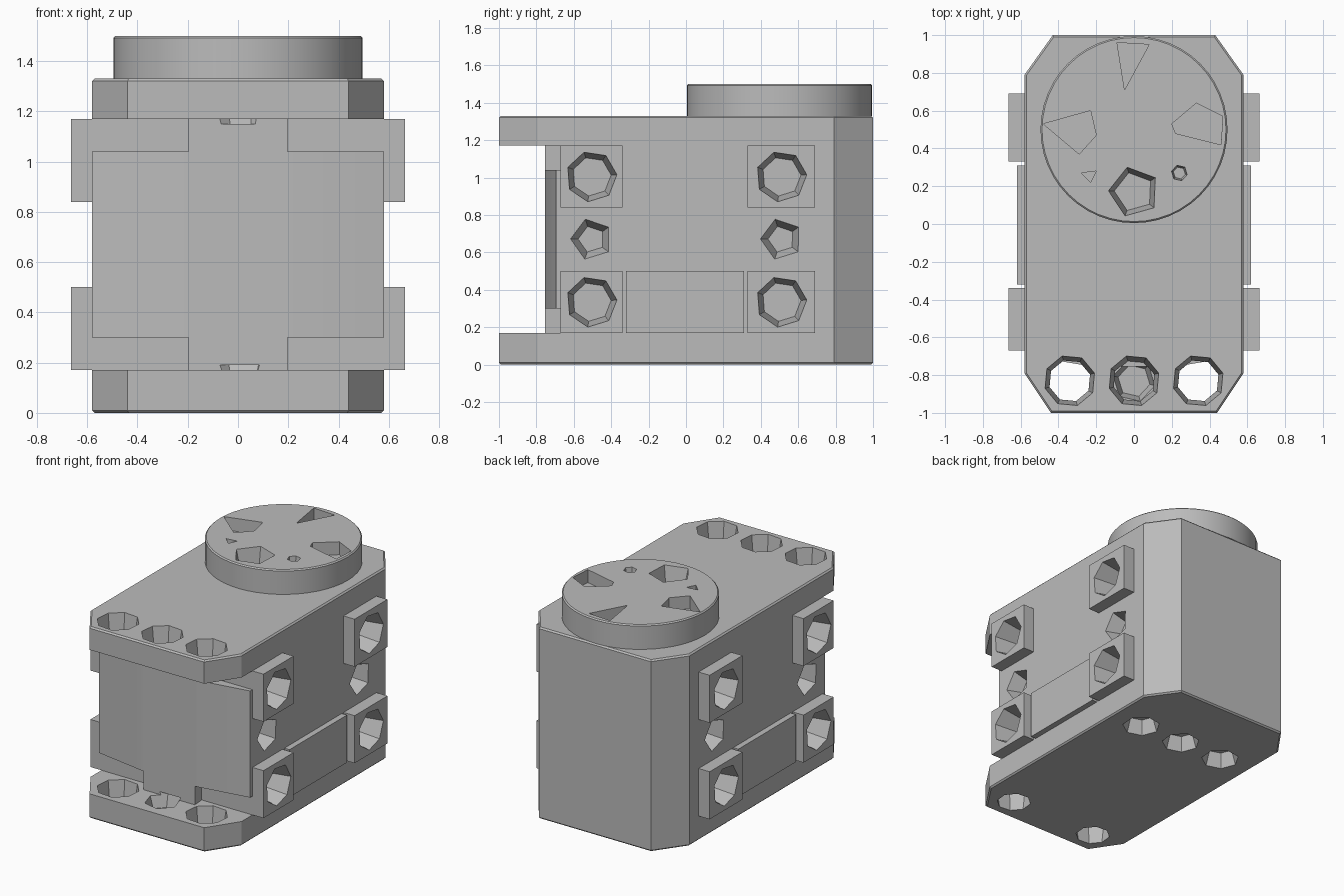
import bpy, bmesh, math
from mathutils import Vector, Matrix

if "Cube" in bpy.data.objects:
    bpy.data.objects.remove(bpy.data.objects["Cube"], do_unlink=True)

grey = bpy.data.materials.new("Plain grey")
grey.use_nodes = True
grey.diffuse_color = (0.5, 0.5, 0.5, 1)
grey.node_tree.nodes["Principled BSDF"].inputs["Base Color"].default_value = (0.5, 0.5, 0.5, 1)


def finish(name, bm):
    bmesh.ops.recalc_face_normals(bm, faces=bm.faces)
    mesh = bpy.data.meshes.new(name)
    bm.to_mesh(mesh)
    bm.free()
    mesh.materials.append(grey)
    obj = bpy.data.objects.new(name, mesh)
    bpy.context.collection.objects.link(obj)
    return obj


def prism(name, outline, z0, z1):
    bm = bmesh.new()
    face = bm.faces.new([bm.verts.new((x, y, z0)) for x, y in outline])
    top = bmesh.ops.extrude_face_region(bm, geom=[face])["geom"]
    verts = [v for v in top if isinstance(v, bmesh.types.BMVert)]
    bmesh.ops.translate(bm, verts=verts, vec=(0, 0, z1 - z0))
    return finish(name, bm)


def box(name, x0, x1, y0, y1, z0, z1):
    return prism(name, [(x0, y0), (x1, y0), (x1, y1), (x0, y1)], z0, z1)


def hole(centre, outward, radius, depth, sides=7, taper=0.72, spin=0.3):
    """Tapered recess cutter sunk below a surface point."""
    out = Vector(outward)
    length = depth + 0.02
    matrix = (Matrix.Translation(Vector(centre) + out * (0.02 - length / 2))
              @ out.to_track_quat('Z', 'Y').to_matrix().to_4x4()
              @ Matrix.Rotation(spin, 4, 'Z'))
    bm = bmesh.new()
    bmesh.ops.create_cone(bm, cap_ends=True, segments=sides, radius1=radius * taper,
                          radius2=radius, depth=length, matrix=matrix)
    return finish("recess_cutter", bm)


def cut(obj, cutters):
    for c in cutters:
        mod = obj.modifiers.new("cut", 'BOOLEAN')
        mod.operation = 'DIFFERENCE'
        mod.solver = 'EXACT'
        mod.object = c
        c.hide_render = True
        c.hide_viewport = False
    bpy.context.view_layer.update()
    baked = bpy.data.meshes.new_from_object(obj.evaluated_get(bpy.context.evaluated_depsgraph_get()))
    obj.modifiers.clear()
    obj.data = baked


def smooth(obj, angle):
    bpy.ops.object.select_all(action='DESELECT')
    obj.select_set(True)
    bpy.context.view_layer.objects.active = obj
    bpy.ops.object.shade_smooth_by_angle(angle=math.radians(angle))


# Main housing with chamfered corners
half = [(0.44, -1), (0.58, -0.79), (0.58, 0.79), (0.43, 1)]
body = prism("housing", half + [(-x, y) for x, y in reversed(half)], 0, 1.33)
bm = bmesh.new()
bm.from_mesh(body.data)
rims = [e for e in bm.edges if abs(e.verts[0].co.z - e.verts[1].co.z) < 0.01]
bmesh.ops.bevel(bm, geom=rims, offset=0.01, segments=1, affect='EDGES')
bm.to_mesh(body.data)
bm.free()

# Front gap between the flanges, leaving a raised centre panel
gap = [(-0.8, -1.2), (0.8, -1.2), (0.8, -0.69), (0.58, -0.695), (0.22, -0.755)]
gap += [(-x, y) for x, y in reversed(gap[2:])]
cutters = [prism("gap_cutter", gap, 0.17, 1.17)]
for s in (-1, 1):
    for z0, z1 in ((0.17, 0.3), (1.04, 1.17)):
        notch = [(s * 0.21, -0.9), (s * 0.8, -0.9), (s * 0.8, -0.67), (s * 0.19, -0.67)]
        cutters.append(prism("notch_cutter", notch, z0, z1))

# Screw holes through the flanges and in the base
for x in (-0.34, 0, 0.34):
    cutters.append(hole((x, -0.83, 1.33), (0, 0, 1), 0.14, 0.18, 8, 0.78))
    cutters.append(hole((x, 0.48, 0), (0, 0, -1), 0.13, 0.1))
    if x:
        cutters.append(hole((x, -0.83, 0.17), (0, 0, 1), 0.14, 0.19, 8, 0.78))
    else:
        cutters.append(hole((x, -0.83, 0.17), (0, 0, 1), 0.12, 0.08, 6))

# Side pads, thin side plates and their screw holes
for s, side in ((-1, "right"), (1, "left")):
    for y0, y1, end in ((-0.67, -0.34, "front"), (0.33, 0.69, "back")):
        ym = (y0 + y1) / 2
        for z0, level in ((0.17, "lower"), (0.84, "upper")):
            pad = box(f"{side}_{end}_{level}_pad", *sorted((s * 0.58, s * 0.665)), y0, y1, z0, z0 + 0.33)
            recess = hole((s * 0.665, ym, z0 + 0.165), (s, 0, 0), 0.14, 0.16, 7, 0.75)
            cut(pad, [recess])
            cutters.append(recess)
        cutters.append(hole((s * 0.58, ym, 0.67), (s, 0, 0), 0.12, 0.1, 5, 0.6))
    box(f"{side}_side_plate", *sorted((s * 0.58, s * 0.62)), -0.32, 0.31, 0.17, 0.5)
cut(body, cutters)
smooth(body, 20)

# Round output disc with its recesses
bm = bmesh.new()
bmesh.ops.create_cone(bm, cap_ends=True, segments=48, radius1=0.495, radius2=0.495, depth=0.17,
                      matrix=Matrix.Translation((0, 0.5, 1.415)))
rim = [e for e in bm.edges if all(v.co.z > 1.49 for v in e.verts)]
bmesh.ops.bevel(bm, geom=rim, offset=0.008, segments=1, affect='EDGES')
disc = finish("output_disc", bm)
wedges = [
    [(-0.09, 0.96), (0.08, 0.95), (-0.05, 0.71)],
    [(-0.48, 0.53), (-0.23, 0.6), (-0.2, 0.47), (-0.29, 0.37)],
    [(0.2, 0.53), (0.33, 0.64), (0.47, 0.57), (0.46, 0.42), (0.22, 0.48)],
    [(-0.28, 0.27), (-0.2, 0.28), (-0.23, 0.22)],
]
disc_cutters = [prism("wedge_cutter", w, 1.41, 1.55) for w in wedges]
disc_cutters.append(hole((0, 0.17, 1.5), (0, 0, 1), 0.14, 0.13, 5, 0.75, 0.9))
disc_cutters.append(hole((0.24, 0.27, 1.5), (0, 0, 1), 0.045, 0.08, 6))
cut(disc, disc_cutters)
smooth(disc, 30)

# Remove the spent cutters
for obj in [o for o in bpy.data.objects if "_cutter" in o.name]:
    bpy.data.objects.remove(obj, do_unlink=True)
